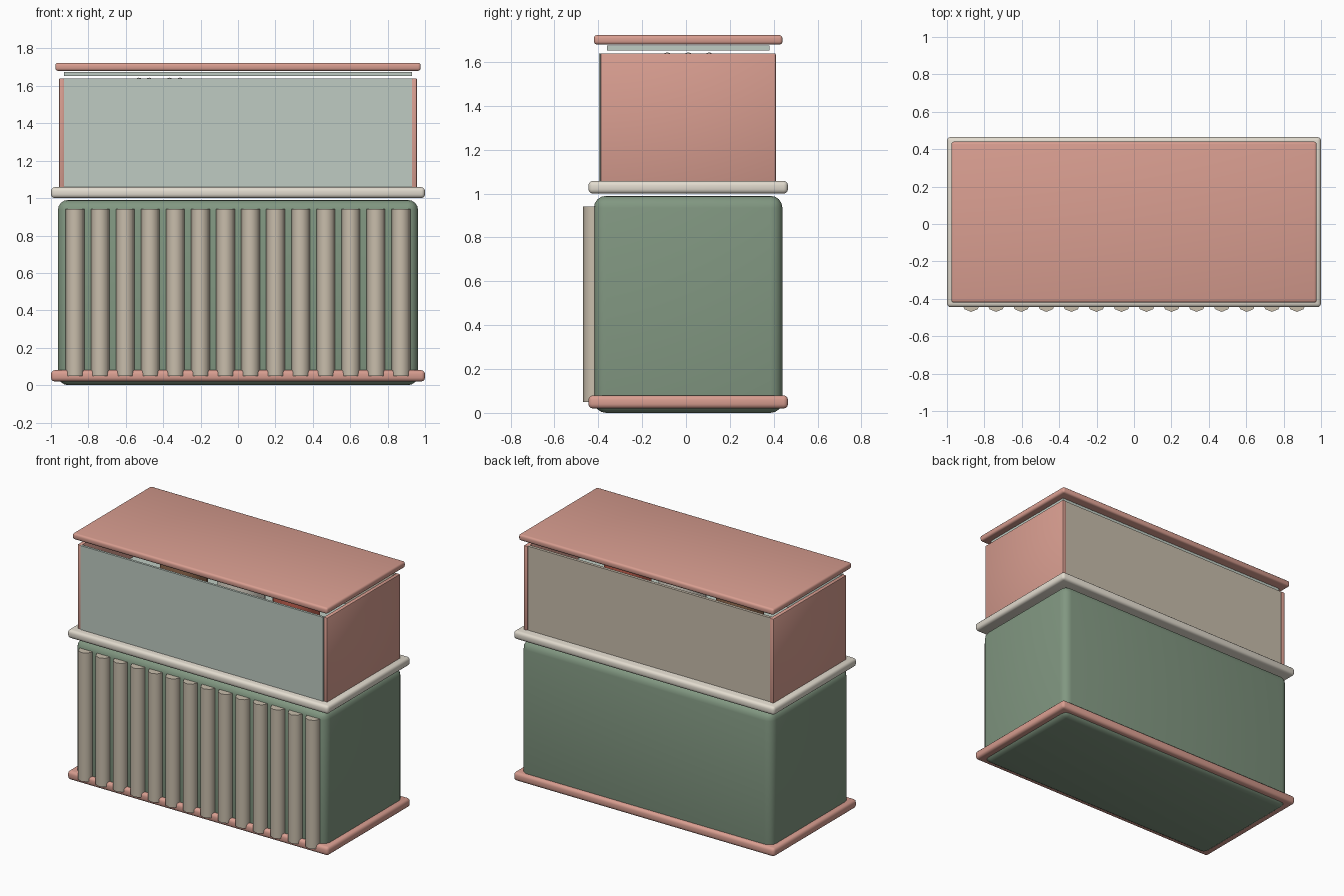
import bpy, math

if "Cube" in bpy.data.objects:
    bpy.data.objects.remove(bpy.data.objects["Cube"])


def material(name, rgb, alpha=1.0):
    m = bpy.data.materials.new(name)
    m.diffuse_color = (*rgb, alpha)
    m.use_nodes = True
    m.node_tree.nodes["Principled BSDF"].inputs["Base Color"].default_value = m.diffuse_color
    return m


SALMON = material("salmon", (0.69, 0.34, 0.28))
GREEN = material("green", (0.22, 0.31, 0.22))
CREAM = material("cream", (0.76, 0.71, 0.62))
BEIGE = material("beige", (0.58, 0.51, 0.41))
GLASS = material("pale_glass", (0.52, 0.60, 0.54))
BROWN = material("brown", (0.30, 0.15, 0.08))
RED = material("red", (0.55, 0.12, 0.08))


def finish(ob, name, mat, angle):
    ob.name = name
    ob.data.materials.append(mat)
    bpy.ops.object.shade_smooth_by_angle(angle=math.radians(angle))
    return ob


def box(name, x, y, z, mat, bevel=0.0, segments=3):
    """Box from (min, max) ranges, with rounded edges."""
    bpy.ops.mesh.primitive_cube_add(size=1, location=[sum(r) / 2 for r in (x, y, z)])
    ob = bpy.context.object
    ob.scale = [r[1] - r[0] for r in (x, y, z)]
    bpy.ops.object.transform_apply(location=False, rotation=False, scale=True)
    if bevel:
        b = ob.modifiers.new("bevel", 'BEVEL')
        b.width, b.segments = bevel, segments
        bpy.ops.object.modifier_apply(modifier=b.name)
    return finish(ob, name, mat, 40)


def cylinder(name, x, y, z, radius, sides, mat, angle=50):
    bpy.ops.mesh.primitive_cylinder_add(vertices=sides, radius=radius, depth=z[1] - z[0],
                                        location=(x, y, (z[0] + z[1]) / 2))
    return finish(bpy.context.object, name, mat, angle)


# Counter base with its trims
box("counter_body", (-0.963, 0.963), (-0.42, 0.44), (0, 0.99), GREEN, 0.055, 4)
box("kick_trim", (-1, 1), (-0.445, 0.465), (0.02, 0.08), SALMON, 0.02)
box("counter_top", (-1, 1), (-0.445, 0.465), (1.0, 1.058), CREAM, 0.02)

# Half-round fluting across the front
for i in range(14):
    cylinder(f"flute_{i + 1}", -0.871 + i * 0.134, -0.42, (0.05, 0.942), 0.05, 8, BEIGE)

# Display case walls
for side, s in (("left", -1), ("right", 1)):
    box(f"{side}_case_side", sorted((s * 0.928, s * 0.957)), (-0.39, 0.41), (1.04, 1.64), SALMON, 0.006, 2)
box("front_glass", (-0.93, 0.93), (-0.396, -0.38), (1.04, 1.64), GLASS)
box("back_panel", (-0.93, 0.93), (0.385, 0.405), (1.04, 1.64), BEIGE)
box("top_glass", (-0.93, 0.93), (-0.36, 0.38), (1.653, 1.675), GLASS)
box("case_lid", (-0.977, 0.977), (-0.42, 0.44), (1.68, 1.723), SALMON, 0.014)

# Shelf and cakes inside the case
box("shelf", (-0.92, 0.92), (-0.30, 0.36), (1.33, 1.35), GLASS)
cakes = ((-0.42, BROWN, 1.61), (0.02, CREAM, 1.57), (0.44, RED, 1.57))
for n, (x, mat, top) in enumerate(cakes, 1):
    cylinder(f"cake_{n}", x, 0.01, (1.35, top), 0.15, 20, mat)
    for k in range(6):
        a = k * math.tau / 6
        bpy.ops.mesh.primitive_uv_sphere_add(segments=10, ring_count=6, radius=0.022,
                                             location=(x + 0.11 * math.cos(a), 0.01 + 0.11 * math.sin(a), top + 0.012))
        finish(bpy.context.object, f"cake_{n}_topping_{k + 1}", CREAM if mat != CREAM else RED, 60)
